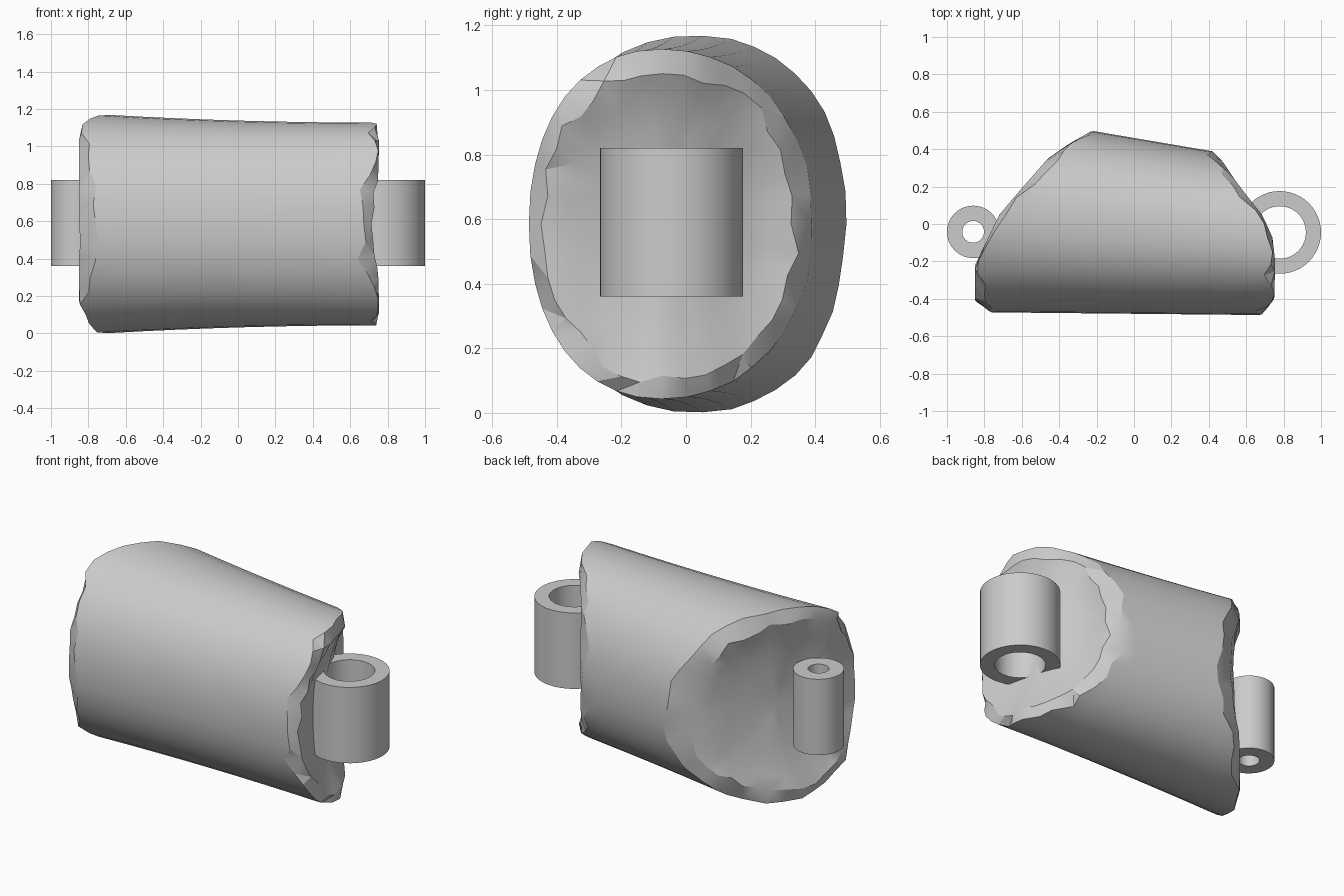
import bpy, bmesh, math, random
from mathutils import Vector

random.seed(4)
if "Cube" in bpy.data.objects:
    bpy.data.objects.remove(bpy.data.objects["Cube"])

grey = bpy.data.materials.new("plain_grey")
grey.use_nodes = True
grey.diffuse_color = (0.6, 0.6, 0.6, 1)
grey.node_tree.nodes["Principled BSDF"].inputs["Base Color"].default_value = (0.6, 0.6, 0.6, 1)

SIDES = 40
# End outlines seen from above: (y, x)
LEFT_END = [(-.48, .69), (-.4, .75), (-.2, .755), (-.07, .74), (.05, .685),
            (.13, .62), (.22, .55), (.34, .47), (.39, .42)]
RIGHT_END = [(-.48, -.77), (-.41, -.85), (-.22, -.85), (.05, -.72),
             (.18, -.61), (.35, -.46), (.42, -.36), (.5, -.23)]


def end_x(table, y):
    """Linear lookup of the end position at depth y."""
    if y <= table[0][0]:
        return table[0][1]
    for (y0, x0), (y1, x1) in zip(table, table[1:]):
        if y <= y1:
            return x0 + (x1 - x0) * (y - y0) / (y1 - y0)
    return table[-1][1]


def section(x, t):
    """Point on the tapering rounded cross-section."""
    back, front = .46 - .17 * x, -.48 - .01 * x
    half_h = .553 - .03 * x + .02 * x * x
    c, s = math.cos(t), math.sin(t)
    y = (back + front) / 2 + (back - front) / 2 * math.copysign(abs(c) ** .92, c)
    return Vector((x, y, .585 + half_h * math.copysign(abs(s) ** .92, s)))


def finish(bm, name, angle):
    bmesh.ops.recalc_face_normals(bm, faces=bm.faces)
    mesh = bpy.data.meshes.new(name)
    bm.to_mesh(mesh)
    bm.free()
    mesh.materials.append(grey)
    ob = bpy.data.objects.new(name, mesh)
    bpy.context.collection.objects.link(ob)
    bpy.ops.object.select_all(action='DESELECT')
    ob.select_set(True)
    bpy.context.view_layer.objects.active = ob
    bpy.ops.object.shade_smooth_by_angle(angle=math.radians(angle))
    return ob


def bridge(bm, a, b):
    for i in range(len(a)):
        j = (i + 1) % len(a)
        bm.faces.new((a[i], a[j], b[j], b[i]))


def end_rings(table, inward, depth):
    """Chipped edge, rim and hollowed rings of one end, from the outside in."""
    angles = [math.tau * i / SIDES for i in range(SIDES)]
    edge = []
    for t in angles:
        x = 0
        for _ in range(12):
            x = end_x(table, section(x, t).y)
        edge.append(section(x + inward * random.uniform(0, .06), t))
    mid = sum(edge, Vector()) / SIDES
    rings = [edge]
    chips = [random.uniform(.84, .92) for _ in range(SIDES)]
    for r in (1, .8, .6, .4, .2):
        ring = []
        for p, chip in zip(edge, chips):
            k = r * (chip if r == 1 else .9)
            y, z = mid.y + (p.y - mid.y) * k, mid.z + (p.z - mid.z) * k
            ring.append(Vector((end_x(table, y) + inward * depth * (1 - r * r), y, z)))
        rings.append(ring)
    return angles, rings


# Main body: tapering sides between two hollowed, chipped ends
angles, right = end_rings(RIGHT_END, 1, .09)
_, left = end_rings(LEFT_END, -1, .11)
side = []
for k in range(1, 8):
    side.append([section(a.x + (b.x - a.x) * k / 8, t)
                 for a, b, t in zip(right[0], left[0], angles)])
bm = bmesh.new()
loops = [[bm.verts.new(p) for p in ring] for ring in right[::-1] + side + left]
for a, b in zip(loops, loops[1:]):
    bridge(bm, a, b)
for loop in (loops[0], loops[-1]):
    hub = bm.verts.new(sum((v.co for v in loop), Vector()) / SIDES)
    for i in range(SIDES):
        bm.faces.new((loop[i], loop[(i + 1) % SIDES], hub))
bmesh.ops.triangulate(bm, faces=[f for f in bm.faces if len(f.verts) == 4])
finish(bm, "body", 24)


# Hinge sleeves
def sleeve(name, x, y, outer, inner):
    bm = bmesh.new()
    loops = []
    for r, z in ((outer, .36), (outer, .82), (inner, .82), (inner, .36)):
        loops.append([bm.verts.new((x + r * math.cos(math.tau * i / 48),
                                    y + r * math.sin(math.tau * i / 48), z))
                      for i in range(48)])
    for i in range(4):
        bridge(bm, loops[i], loops[(i + 1) % 4])
    finish(bm, name, 30)


sleeve("large_hinge_sleeve", .779, -.045, .221, .14)
sleeve("small_hinge_sleeve", -.86, -.042, .14, .058)
